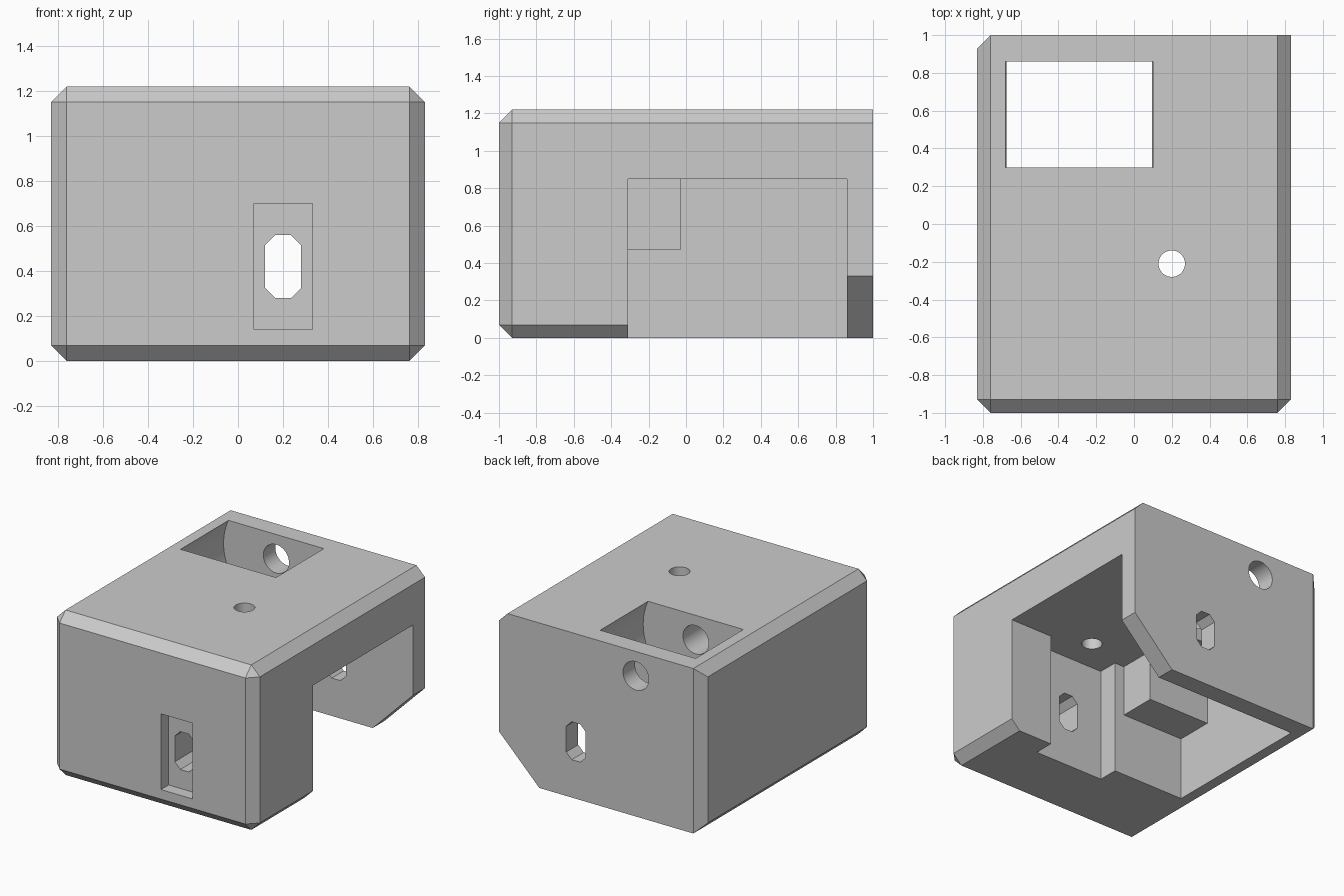
import bpy, bmesh, math
from mathutils import Matrix, Vector

if "Cube" in bpy.data.objects:
    bpy.data.objects.remove(bpy.data.objects["Cube"], do_unlink=True)

W, D, H, C = 0.83, 1.0, 1.22, 0.07   # half width, half depth, height, chamfer

grey = bpy.data.materials.new("light_grey")
grey.use_nodes = True
colour = (0.6, 0.6, 0.6, 1)
grey.diffuse_color = colour
grey.node_tree.nodes["Principled BSDF"].inputs["Base Color"].default_value = colour


def make_object(name, bm):
    bmesh.ops.recalc_face_normals(bm, faces=bm.faces)
    mesh = bpy.data.meshes.new(name)
    bm.to_mesh(mesh)
    bm.free()
    mesh.materials.append(grey)
    obj = bpy.data.objects.new(name, mesh)
    bpy.context.collection.objects.link(obj)
    return obj


def box_mesh(x, y, z):
    bm = bmesh.new()
    bmesh.ops.create_cube(bm, size=1)
    for v in bm.verts:
        v.co = Vector([(a + b) / 2 + c * (b - a) for c, (a, b) in zip(v.co, (x, y, z))])
    return bm


def box(name, x, y, z):
    return make_object(name, box_mesh(x, y, z))


def cylinder(name, radius, centre, length, along_y=False, sides=64):
    bm = bmesh.new()
    turn = Matrix.Rotation(math.pi / 2, 4, 'X') if along_y else Matrix()
    bmesh.ops.create_cone(bm, cap_ends=True, segments=sides, radius1=radius, radius2=radius,
                          depth=length, matrix=Matrix.Translation(centre) @ turn)
    return make_object(name, bm)


def prism(name, outline, y0, y1):
    """Extrude an x-z outline along y."""
    bm = bmesh.new()
    face = bm.faces.new([bm.verts.new((x, y0, z)) for x, z in outline])
    new = bmesh.ops.extrude_face_region(bm, geom=[face])["geom"]
    bmesh.ops.translate(bm, vec=(0, y1 - y0, 0),
                        verts=[g for g in new if isinstance(g, bmesh.types.BMVert)])
    return make_object(name, bm)


def combine(target, tool, operation='DIFFERENCE'):
    mod = target.modifiers.new("cut", 'BOOLEAN')
    mod.object, mod.operation, mod.solver = tool, operation, 'EXACT'
    graph = bpy.context.evaluated_depsgraph_get()
    mesh = bpy.data.meshes.new_from_object(target.evaluated_get(graph))
    target.modifiers.clear()
    target.data = mesh
    bpy.data.objects.remove(tool, do_unlink=True)


# Housing: chamfered block, sharp along the top, bottom and +x edges of the back
bm = box_mesh((-W, W), (-D, D), (0, H))


def is_chamfered(edge):
    mid = (edge.verts[0].co + edge.verts[1].co) / 2
    return mid.y < D - 0.01 or mid.x < -W + 0.01


bmesh.ops.bevel(bm, geom=[e for e in bm.edges if is_chamfered(e)], offset=C,
                segments=1, affect='EDGES', clamp_overlap=True)
housing = make_object("housing", bm)

# Main cavity, open below and to the side, with a stop block in its inner corner
combine(housing, box("cavity", (-0.68, 1), (-0.31, 0.86), (-0.1, 0.85)))
combine(housing, box("stop_block", (-0.72, -0.17), (-0.36, -0.03), (0.47, 0.9)), 'UNION')
combine(housing, box("nut_recess", (-0.09, 0.48), (-0.46, -0.2), (-0.1, 0.85)))

# Large cut-off corner on the back wall
combine(housing, prism("corner_cut", [(0.4, -0.1), (0.93, 0.43), (0.93, -0.1)], 0.8, 1.1))

# Round bay breaking through the top, with a shaft hole on its axis
bay = Vector((-0.29, 0.58, 1.04))
combine(housing, cylinder("round_bay", 0.43, bay, 0.56, True, 96))
combine(housing, cylinder("shaft_hole", 0.105, (bay.x, 0.55, bay.z), 1.1, True))

# Small hole in the top
combine(housing, cylinder("top_hole", 0.07, (0.2, -0.21, 1.05), 0.7))

# Front recess and the eight-sided slot running front to back
combine(housing, box("front_recess", (0.07, 0.33), (-1.1, -0.91), (0.14, 0.70)))
hw, hh, c = 0.08, 0.14, 0.045
quarter = [(hw, hh - c), (hw - c, hh)]
slot = quarter + [(-x, z) for x, z in quarter[::-1]]
slot += [(-x, -z) for x, z in slot]
combine(housing, prism("slot", [(0.2 + x, 0.42 + z) for x, z in slot], -1.2, 1.2))

# Smooth hole walls, sharp edges elsewhere
bpy.ops.object.select_all(action='DESELECT')
housing.select_set(True)
bpy.context.view_layer.objects.active = housing
bpy.ops.object.shade_smooth_by_angle(angle=math.radians(25))
